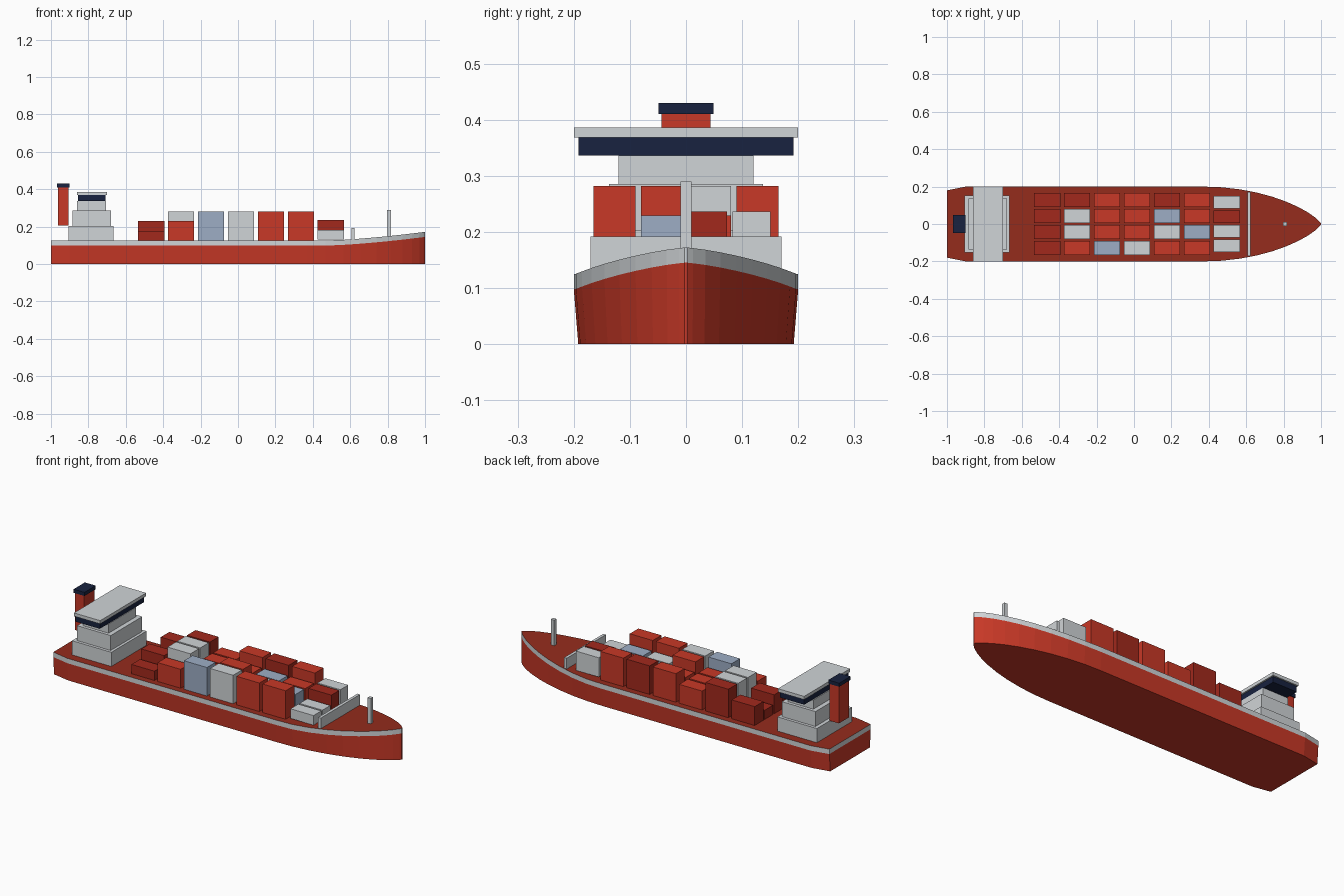
import bpy, bmesh, math

if "Cube" in bpy.data.objects:
    bpy.data.objects.remove(bpy.data.objects["Cube"])


def material(name, rgb):
    m = bpy.data.materials.new(name)
    m.diffuse_color = (*rgb, 1)
    m.use_nodes = True
    m.node_tree.nodes["Principled BSDF"].inputs["Base Color"].default_value = m.diffuse_color
    return m


RED = material("red", (0.58, 0.04, 0.02))
DARK = material("dark_red", (0.36, 0.022, 0.012))
DECK = material("deck_red", (0.30, 0.025, 0.012))
WHITE = material("off_white", (0.63, 0.66, 0.68))
BLUE = material("pale_blue", (0.34, 0.42, 0.56))
NAVY = material("navy", (0.009, 0.016, 0.05))


def finish(bm, name, mats):
    bmesh.ops.recalc_face_normals(bm, faces=bm.faces)
    me = bpy.data.meshes.new(name)
    bm.to_mesh(me)
    bm.free()
    for m in mats:
        me.materials.append(m)
    ob = bpy.data.objects.new(name, me)
    bpy.context.collection.objects.link(ob)
    return ob


def box(name, x, y, z, mat):
    """Box from (min, max) ranges on each axis."""
    bm = bmesh.new()
    bmesh.ops.create_cube(bm, size=1)
    for v in bm.verts:
        v.co = [r[0] if c < 0 else r[1] for c, r in zip(v.co, (x, y, z))]
    return finish(bm, name, [mat])


# Hull: loft of cross-sections with a rounded bow and rising sheer
stations = [(-1, 0.18), (-0.9, 0.2), (0, 0.2), (0.37, 0.2)]
N = 10
for i in range(1, N + 1):
    t = math.sin(math.pi / 2 * i / N)
    stations.append((0.37 + 0.63 * t, max(0.2 * (1 - t * t) ** 0.75, 0.003)))


def sheer(x):
    return 0.125 + 0.047 * max(0, (x - 0.45) / 0.55) ** 1.5


bm = bmesh.new()
rings = []
for x, w in stations:
    top = sheer(x)
    half = [(0.96 * w, 0), (w, top - 0.027), (w, top)]
    pts = half + [(-y, z) for y, z in reversed(half)]
    rings.append([bm.verts.new((x, y, z)) for y, z in pts])
side_mats = [0, 1, 2, 1, 0, 0]      # hull, band, deck, band, hull, keel
for a, b in zip(rings, rings[1:]):
    for k, mi in enumerate(side_mats):
        j = (k + 1) % 6
        bm.faces.new((a[k], a[j], b[j], b[k])).material_index = mi
for r in (rings[0], rings[-1]):     # transom and stem
    bm.faces.new((r[0], r[1], r[4], r[5])).material_index = 0
    bm.faces.new((r[1], r[2], r[3], r[4])).material_index = 1
finish(bm, "hull", [RED, WHITE, DECK])

# Deckhouse and bridge: name, x range, half width, z range, colour
for name, x, w, z, mat in [
    ("deckhouse_lower", (-0.905, -0.665), 0.153, (0.12, 0.203), WHITE),
    ("deckhouse_middle", (-0.885, -0.68), 0.137, (0.203, 0.285), WHITE),
    ("deckhouse_upper", (-0.86, -0.705), 0.12, (0.285, 0.336), WHITE),
    ("bridge_windows", (-0.855, -0.708), 0.192, (0.336, 0.368), NAVY),
    ("bridge_roof", (-0.86, -0.70), 0.2, (0.368, 0.386), WHITE),
    ("funnel", (-0.963, -0.907), 0.044, (0.205, 0.41), RED),
    ("funnel_cap", (-0.968, -0.902), 0.049, (0.41, 0.43), NAVY),
    ("breakwater", (0.608, 0.624), 0.17, (0.12, 0.192), WHITE),
    ("foremast", (0.797, 0.817), 0.01, (0.13, 0.29), WHITE),
]:
    box(name, x, (-w, w), z, mat)

# Container stacks: colour and tiers per bay (stern to bow), -y to +y
colours = {"R": RED, "D": DARK, "W": WHITE, "B": BLUE}
bays = ["D1 D2 D1 D2", "R2 W3 W3 D3", "B3 R2 R2 R2", "W3 R3 R2 R3",
        "R3 W2 B2 D3", "R3 B2 R2 R3", "W1 W1 D2 W2"]
for i, bay in enumerate(bays):
    cx = -0.464 + 0.16 * i
    last = i == len(bays) - 1
    pitch, width, base = (0.078, 0.068, 0.13) if last else (0.085, 0.075, 0.123)
    for j, code in enumerate(bay.split()):
        cy = (j - 1.5) * pitch
        box(f"container_stack_{i + 1}_{j + 1}", (cx - 0.07, cx + 0.07),
            (cy - width / 2, cy + width / 2),
            (base, base + 0.053 * int(code[1])), colours[code[0]])
